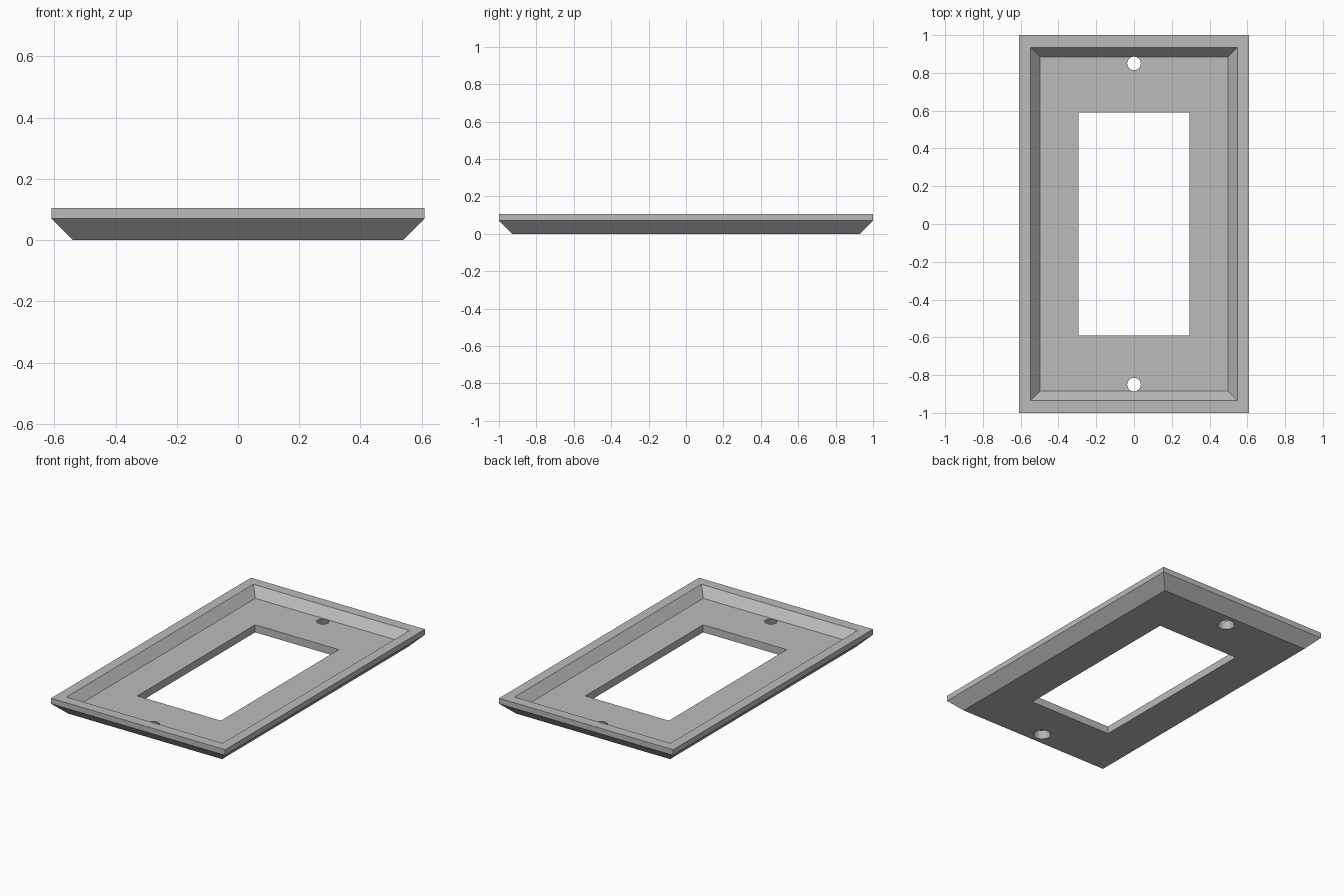
import bpy, bmesh, math

cube = bpy.data.objects.get("Cube")
if cube:
    bpy.data.objects.remove(cube, do_unlink=True)

# Single grey plastic
grey = bpy.data.materials.new("grey_plastic")
grey.use_nodes = True
colour = (0.5, 0.5, 0.5, 1)
grey.diffuse_color = colour
grey.node_tree.nodes["Principled BSDF"].inputs["Base Color"].default_value = colour


def add_object(name, bm):
    bmesh.ops.recalc_face_normals(bm, faces=bm.faces[:])
    mesh = bpy.data.meshes.new(name)
    bm.to_mesh(mesh)
    bm.free()
    mesh.materials.append(grey)
    obj = bpy.data.objects.new(name, mesh)
    bpy.context.collection.objects.link(obj)
    return obj


# Wall plate: cross-section swept round as rectangles (half width, half length, height)
FLOOR = 0.048
profile = [
    (0.54, 0.93, 0),            # front face edge
    (0.61, 1.0, 0.07),          # bevel top
    (0.61, 1.0, 0.105),         # rim
    (0.547, 0.935, 0.105),      # recess opening
    (0.498, 0.885, FLOOR),      # recess floor
    (0.293, 0.59, FLOOR),       # window, inner side
    (0.293, 0.59, 0),           # window, outer side
]
bm = bmesh.new()
rings = [[bm.verts.new((sx * w, sy * l, z))
          for sx, sy in ((-1, -1), (1, -1), (1, 1), (-1, 1))]
         for w, l, z in profile]
for i, ring in enumerate(rings):
    nxt = rings[(i + 1) % len(rings)]
    for j in range(4):
        k = (j + 1) % 4
        bm.faces.new((ring[j], ring[k], nxt[k], nxt[j]))
plate = add_object("wall_plate", bm)

# Countersunk screw holes, wider on the underside
R_LOW, R_TOP, OVER = 0.052, 0.036, 0.01
slope = (R_LOW - R_TOP) / FLOOR
for y in (-0.85, 0.85):
    bm = bmesh.new()
    bmesh.ops.create_cone(bm, cap_ends=True, segments=32,
                          radius1=R_LOW + slope * OVER, radius2=R_TOP - slope * OVER,
                          depth=FLOOR + 2 * OVER)
    bmesh.ops.translate(bm, verts=bm.verts[:], vec=(0, y, FLOOR / 2))
    cutter = add_object("screw_hole_cutter", bm)
    cutter.hide_render = True
    cut = plate.modifiers.new("screw_hole", 'BOOLEAN')
    cut.operation = 'DIFFERENCE'
    cut.solver = 'EXACT'
    cut.object = cutter
    bpy.context.view_layer.objects.active = plate
    bpy.ops.object.modifier_apply(modifier=cut.name)
    bpy.data.objects.remove(cutter, do_unlink=True)

# Smooth hole walls, crisp edges elsewhere
bpy.ops.object.select_all(action='DESELECT')
plate.select_set(True)
bpy.ops.object.shade_smooth_by_angle(angle=math.radians(30))
